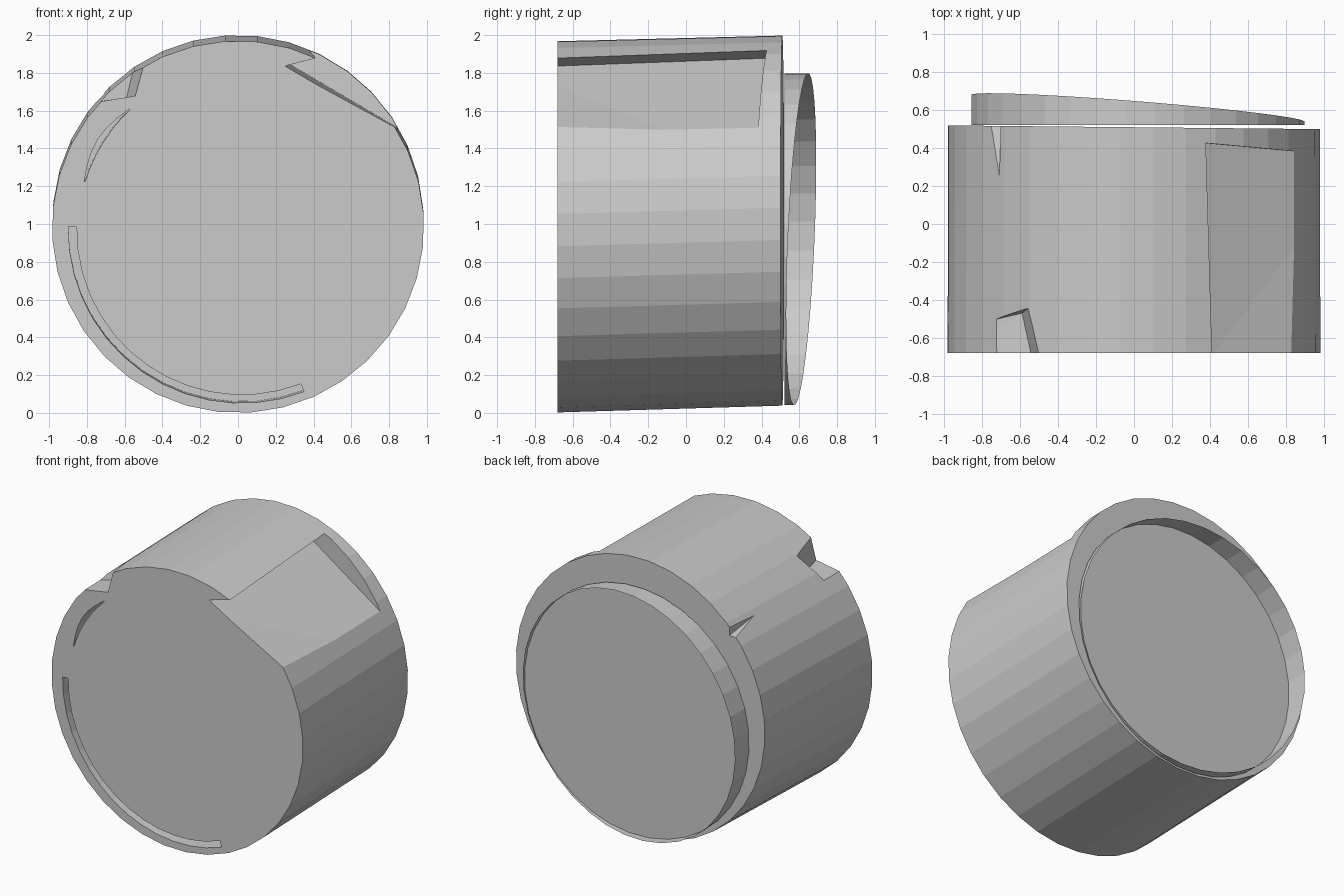
import bpy, bmesh
from math import sin, cos, radians

if "Cube" in bpy.data.objects:
    bpy.data.objects.remove(bpy.data.objects["Cube"])

SIDES = 36


def finish(name, bm):
    bmesh.ops.recalc_face_normals(bm, faces=bm.faces[:])
    me = bpy.data.meshes.new(name)
    bm.to_mesh(me)
    bm.free()
    ob = bpy.data.objects.new(name, me)
    bpy.context.collection.objects.link(ob)
    return ob


def ring(bm, cx, cz, r, y_at, start=4):
    out = []
    for i in range(SIDES):
        a = radians(start + i * 360 / SIDES)
        x, z = cx + r * cos(a), cz + r * sin(a)
        out.append(bm.verts.new((x, y_at(x, z), z)))
    return out


def bridge(bm, a, b):
    n = len(a)
    for i in range(n):
        j = (i + 1) % n
        bm.faces.new((a[i], a[j], b[j], b[i]))


def hull(name, pts):
    bm = bmesh.new()
    for p in pts:
        bm.verts.new(p)
    bmesh.ops.convex_hull(bm, input=bm.verts[:])
    return finish(name, bm)


def arc_slot(name, r0, r1, a0, a1, n, y0, y1, taper=False):
    # Curved bar, optionally crescent shaped
    bm = bmesh.new()
    prev = None
    for i in range(n + 1):
        t = i / n
        a = radians(a0 + (a1 - a0) * t)
        ro = r0 + (r1 - r0) * (max(0.15, sin(t * 3.1416)) if taper else 1)
        sec = []
        for r, y in ((r0, y0), (ro, y0), (ro, y1), (r0, y1)):
            lift = 0.028 * (y + 0.68)
            sec.append(bm.verts.new((0.02 + r * cos(a), y, 0.97 + lift + r * sin(a))))
        if prev:
            bridge(bm, prev, sec)
        else:
            bm.faces.new(sec)
        prev = sec
    bm.faces.new(prev)
    return finish(name, bm)


def cut(target, cutter):
    cutter.hide_render = True
    m = target.modifiers.new("cut", 'BOOLEAN')
    m.operation = 'DIFFERENCE'
    m.solver = 'EXACT'
    m.object = cutter
    bpy.context.view_layer.objects.active = target
    bpy.ops.object.modifier_apply(modifier=m.name)
    bpy.data.objects.remove(cutter, do_unlink=True)


# Main drum, slightly rising to the back
bm = bmesh.new()
front = ring(bm, 0, 0.985, 0.985, lambda x, z: -0.68)
back = ring(bm, 0, 1.018, 0.982, lambda x, z: 0.51 - 0.01 * x)
bridge(bm, front, back)
bm.faces.new(front)
bm.faces.new(back)
drum = finish("drum", bm)

# Long undercut notch on the upper right
cut(drum, hull("side_notch", [
    (0.255, -0.9, 1.828), (1.2, -0.9, 1.315), (1.05, -0.9, 2.03),
    (0.22, 0.44, 1.878), (1.2, 0.35, 1.30), (1.05, 0.37, 2.09)]))

# Chip at the front upper left edge
cut(drum, hull("front_chip", [
    (-0.535, -0.72, 1.68), (-0.47, -0.72, 1.92), (-0.93, -0.72, 1.615), (-0.93, -0.72, 1.92),
    (-0.59, -0.47, 1.67), (-0.53, -0.42, 1.92), (-0.93, -0.55, 1.62), (-0.93, -0.5, 1.92)]))

# Triangular chip at the back upper left edge
cut(drum, hull("back_chip", [
    (-0.83, 0.6, 1.63), (-0.70, 0.6, 1.76), (-0.70, 0.6, 1.63), (-0.712, 0.17, 1.70)]))

# Curved slots in the front face
cut(drum, arc_slot("long_slot", 0.875, 0.918, 179, 291, 14, -0.75, -0.4))
cut(drum, arc_slot("short_slot", 0.868, 0.9, 133, 163, 6, -0.75, -0.5, True))

# Open rear collar with a slanted rim and a recessed disc
bm = bmesh.new()
base = ring(bm, 0.02, 0.92, 0.88, lambda x, z: 0.522)
rim = ring(bm, 0.02, 0.92, 0.88,
           lambda x, z: 0.61 - 0.08 * (x - 0.02) + 0.042 * (z - 0.92))
bridge(bm, base, rim)
bm.faces.new(base)
finish("rear_collar", bm)
